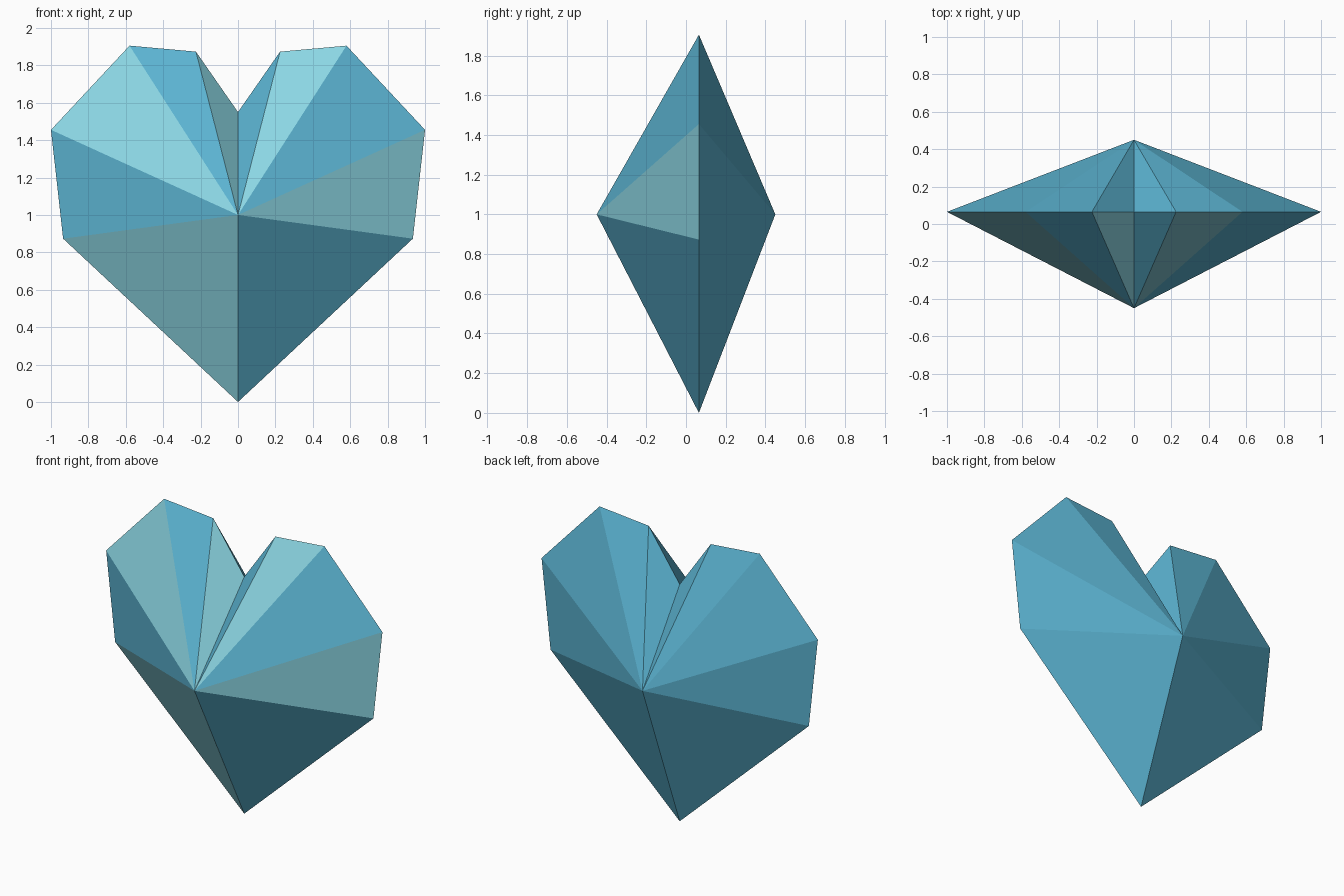
import bpy, bmesh

if "Cube" in bpy.data.objects:
    bpy.data.objects.remove(bpy.data.objects["Cube"])

def flat_colour(name, r, g, b):
    m = bpy.data.materials.new(name)
    lin = [((c / 255 + 0.055) / 1.055) ** 2.4 for c in (r, g, b)]
    m.diffuse_color = (*lin, 1)
    m.use_nodes = True
    m.node_tree.nodes["Principled BSDF"].inputs["Base Color"].default_value = m.diffuse_color
    return m

# Half outline (x, z) from bottom tip up to the notch, then mirrored
RIM_Y = 0.065
half = [(0, 0), (-0.935, 0.873), (-1, 1.455), (-0.58, 1.905), (-0.225, 1.873), (0, 1.55)]
outline = half + [(-x, z) for x, z in half[-2:0:-1]]

bm = bmesh.new()
rim = [bm.verts.new((x, RIM_Y, z)) for x, z in outline]
front = bm.verts.new((0, -0.45, 1.0))
back = bm.verts.new((0, 0.45, 1.0))

# Facets fan from the rim to each apex; front facets alternate in colour
for i, a in enumerate(rim):
    b = rim[(i + 1) % len(rim)]
    bm.faces.new((a, front, b)).material_index = 1 - i % 2
    bm.faces.new((a, b, back)).material_index = 0
bmesh.ops.recalc_face_normals(bm, faces=bm.faces[:])

mesh = bpy.data.meshes.new("faceted_heart")
bm.to_mesh(mesh)
bm.free()
mesh.materials.append(flat_colour("blue", 92, 181, 211))
mesh.materials.append(flat_colour("pale aqua", 140, 215, 228))
heart = bpy.data.objects.new("faceted_heart", mesh)
bpy.context.collection.objects.link(heart)
